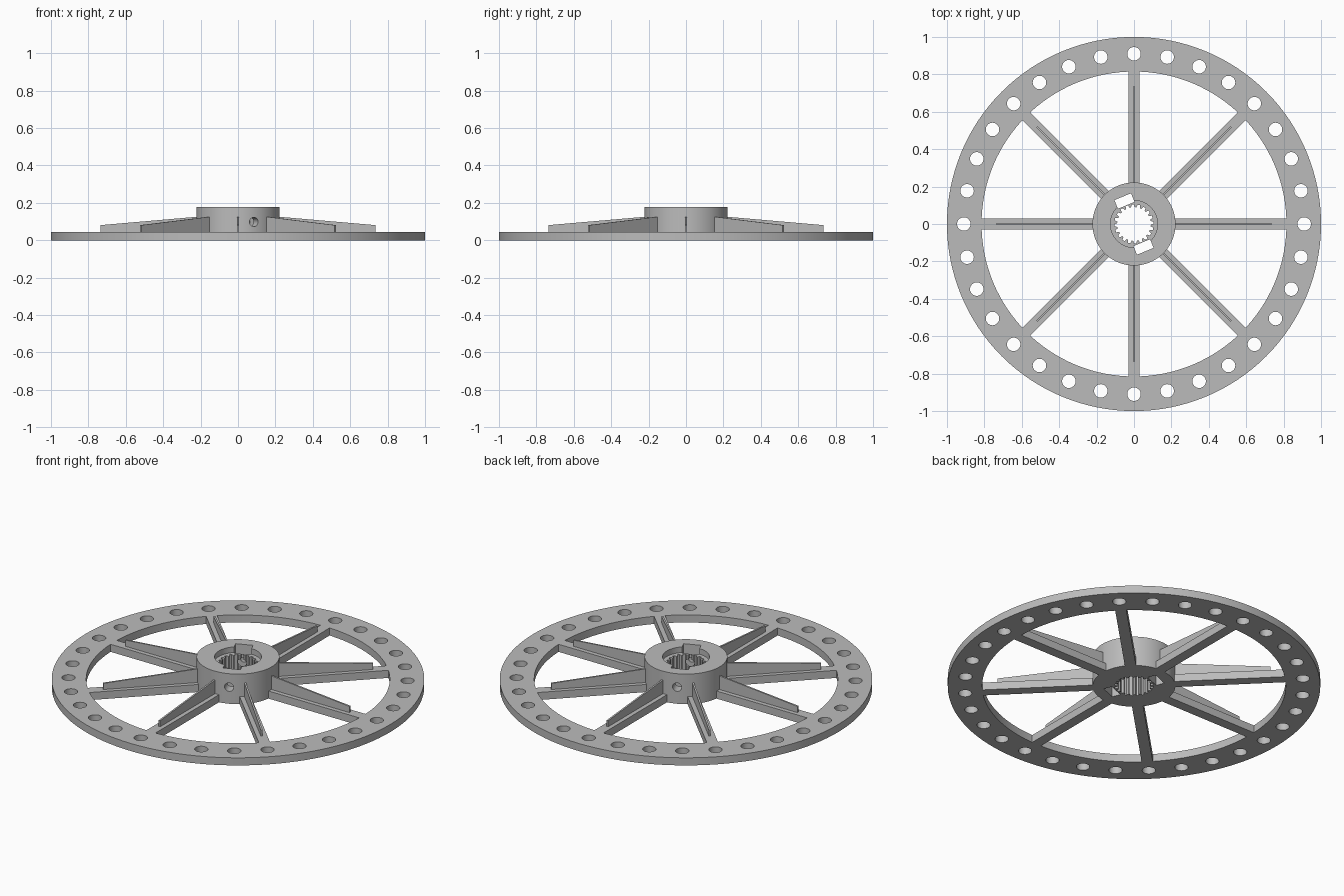
import bpy, bmesh
from math import pi, cos, sin
from mathutils import Matrix, Vector

old = bpy.data.objects.get("Cube")
if old:
    bpy.data.objects.remove(old, do_unlink=True)

GREY = (0.5, 0.5, 0.5, 1)
mat = bpy.data.materials.new("grey plastic")
mat.use_nodes = True
mat.diffuse_color = GREY
mat.node_tree.nodes["Principled BSDF"].inputs["Base Color"].default_value = GREY

THICK, RIM_IN, HUB_R, HUB_H = 0.045, 0.815, 0.222, 0.178
RECESS_Z = 0.145
SLOT_ANGLES = (-3 * pi / 8, 5 * pi / 8)


def circle(r, n):
    return [(r * cos(2 * pi * i / n), r * sin(2 * pi * i / n)) for i in range(n)]


def prism(bm, outline, z0, z1, matrix=Matrix()):
    """Add a closed prism: an outline extruded from z0 to z1, then placed."""
    low = [bm.verts.new(matrix @ Vector((x, y, z0))) for x, y in outline]
    high = [bm.verts.new(matrix @ Vector((x, y, z1))) for x, y in outline]
    bm.faces.new(low[::-1])
    bm.faces.new(high)
    for i in range(len(low)):
        j = (i + 1) % len(low)
        bm.faces.new((low[i], low[j], high[j], high[i]))


def finish(bm, name):
    bmesh.ops.recalc_face_normals(bm, faces=bm.faces)
    mesh = bpy.data.meshes.new(name)
    bm.to_mesh(mesh)
    bm.free()
    ob = bpy.data.objects.new(name, mesh)
    mesh.materials.append(mat)
    bpy.context.collection.objects.link(ob)
    return ob


def solid(name, parts):
    bm = bmesh.new()
    for part in parts:
        prism(bm, *part)
    return finish(bm, name)


def select(ob):
    bpy.ops.object.select_all(action='DESELECT')
    ob.select_set(True)
    bpy.context.view_layer.objects.active = ob


def cut(ob, parts):
    """Subtract prisms from an object and remove the cutter."""
    cutter = solid("cutter", parts)
    cutter.hide_render = True
    select(ob)
    mod = ob.modifiers.new("cut", 'BOOLEAN')
    mod.operation, mod.solver, mod.object = 'DIFFERENCE', 'EXACT', cutter
    bpy.ops.object.modifier_apply(modifier=mod.name)
    bpy.data.objects.remove(cutter, do_unlink=True)


def smooth(ob):
    select(ob)
    bpy.ops.object.shade_smooth_by_angle(angle=pi / 7)


def turn(a):
    return Matrix.Rotation(a, 4, 'Z')


def box(x0, x1, half):
    return [(x0, -half), (x1, -half), (x1, half), (x0, half)]


# Rim with a ring of round holes
rim = solid("rim", [(circle(1, 128), 0, THICK)])
cut(rim, [(circle(RIM_IN, 128), -0.1, 0.2)])
cut(rim, [(circle(0.036, 32), -0.1, 0.2, turn(i * pi / 16) @ Matrix.Translation((0.91, 0, 0)))
          for i in range(32)])
smooth(rim)

# Flat spokes, each with a thin tapering rib on top
upright = Matrix.Rotation(pi / 2, 4, 'X')
rib = [(0.215, 0.04), (0.735, 0.04), (0.735, 0.081), (0.215, 0.126)]
turns = [turn(i * pi / 4) for i in range(8)]
solid("spokes", [(box(0.219, 0.8155, 0.03), 0, THICK, t) for t in turns])
solid("spoke_ribs", [(rib, -0.005, 0.005, t @ upright) for t in turns])

# Hub with recess, toothed bore, nut slots and screw holes
hub = solid("hub", [(circle(HUB_R, 96), 0, HUB_H)])
cut(hub, [(circle(0.126, 64), RECESS_Z, 0.3)])
TEETH = 20
bore = []
for i in range(TEETH):
    for step, r in ((0, 0.105), (0.4, 0.105), (0.55, 0.09), (0.85, 0.09)):
        a = 2 * pi * (i + step) / TEETH
        bore.append((r * cos(a), r * sin(a)))
cut(hub, [(bore, -0.1, 0.3)])
cut(hub, [(box(0.108, 0.158, 0.048), -0.1, 0.3, turn(a)) for a in SLOT_ANGLES])
lay = Matrix.Translation((0, 0, 0.098)) @ Matrix.Rotation(pi / 2, 4, 'Y')
cut(hub, [(circle(0.025, 24), 0.08, 0.3, turn(a) @ lay) for a in SLOT_ANGLES])
smooth(hub)
